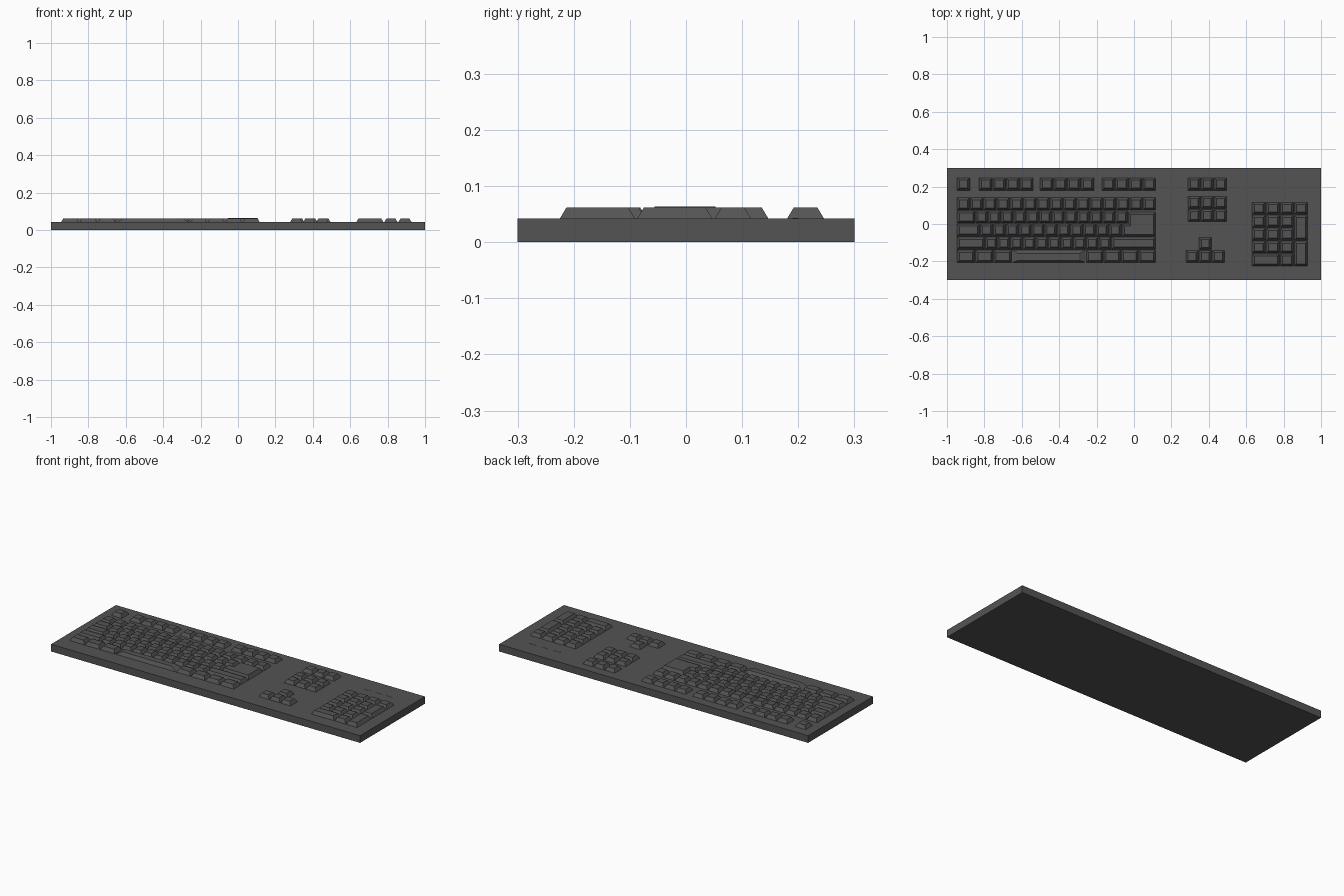
import bpy, bmesh

if "Cube" in bpy.data.objects:
    bpy.data.objects.remove(bpy.data.objects["Cube"], do_unlink=True)

DECK = 0.042      # height of the case
KEY_TOP = 0.062   # height of the key tops
INSET = 0.012     # slope of the key sides
GAP = 0.002       # half the gap between keys

grey = bpy.data.materials.new("dark_grey")
grey.use_nodes = True
colour = (0.088, 0.088, 0.088, 1)
grey.diffuse_color = colour
grey.node_tree.nodes["Principled BSDF"].inputs["Base Color"].default_value = colour


def finish(name, bm):
    bmesh.ops.recalc_face_normals(bm, faces=bm.faces)
    mesh = bpy.data.meshes.new(name)
    bm.to_mesh(mesh)
    bm.free()
    mesh.materials.append(grey)
    obj = bpy.data.objects.new(name, mesh)
    bpy.context.scene.collection.objects.link(obj)
    return obj


def loft(bm, lower, upper, z0, z1):
    """Solid between two outlines with the same number of points."""
    a = [bm.verts.new((x, y, z0)) for x, y in lower]
    b = [bm.verts.new((x, y, z1)) for x, y in upper]
    bm.faces.new(a[::-1])
    bm.faces.new(b)
    for i in range(len(a)):
        j = (i + 1) % len(a)
        bm.faces.new((a[i], a[j], b[j], b[i]))


def rect(x0, x1, y0, y1):
    return [(x0, y0), (x1, y0), (x1, y1), (x0, y1)]


def key(bm, x0, x1, y0, y1, side=INSET, back=INSET):
    x0, x1, y0, y1 = x0 + GAP, x1 - GAP, y0 + GAP, y1 - GAP
    loft(bm, rect(x0, x1, y0, y1),
         rect(x0 + side, x1 - side, y0 + INSET, y1 - back), DECK, KEY_TOP)


def run(bm, x0, x1, count, y0, y1):
    """A run of equal keys between x0 and x1."""
    step = (x1 - x0) / count
    for i in range(count):
        key(bm, x0 + i * step, x0 + (i + 1) * step, y0, y1)


def keys(name, runs, y0, y1):
    bm = bmesh.new()
    for x0, x1, count in runs:
        run(bm, x0, x1, count, y0, y1)
    finish(name, bm)


# Case
bm = bmesh.new()
loft(bm, rect(-1, 1, -0.3, 0.3), rect(-1, 1, -0.3, 0.3), 0, DECK)
finish("case", bm)

# Function row
keys("function_row", [(-0.948, -0.876, 1), (-0.83, -0.538, 4),
                      (-0.504, -0.212, 4), (-0.174, 0.118, 4)], 0.178, 0.248)

# Main block, from the number row down
L, R, PITCH, TOP = -0.948, 0.118, 0.0702, 0.143
main_rows = {
    "number_row": [(L, R, 15)],
    "upper_letter_row": [(L, -0.848, 1), (-0.848, -0.032, 12)],
    "home_letter_row": [(L, -0.823, 1), (-0.823, -0.066, 11)],
    "lower_letter_row": [(L, -0.797, 1), (-0.797, -0.122, 10), (-0.122, R, 1)],
    "modifier_row": [(L, -0.652, 3), (-0.257, R, 4)],
}
for i, (name, runs) in enumerate(main_rows.items()):
    keys(name, runs, TOP - (i + 1) * PITCH, TOP - i * PITCH)

# Space bar with longer slopes at the ends and back
bm = bmesh.new()
key(bm, -0.652, -0.257, TOP - 5 * PITCH, TOP - 4 * PITCH, side=0.035, back=0.019)
finish("space_bar", bm)


# L-shaped enter key
def l_shape(d):
    x0, x1, x2 = -0.064 + d, -0.03 + d, R - GAP - d
    y0, y1, y2 = -0.0675 + d, 0.001 - d, 0.064 - d
    return [(x0, y0), (x2, y0), (x2, y2), (x1, y2), (x1, y1), (x0, y1)]


bm = bmesh.new()
loft(bm, l_shape(0), l_shape(INSET), DECK, KEY_TOP + 0.002)
finish("enter_key", bm)

# Navigation and arrow keys
keys("system_keys", [(0.287, 0.497, 3)], 0.178, 0.248)
keys("navigation_upper_keys", [(0.287, 0.497, 3)], 0.08, 0.149)
keys("navigation_lower_keys", [(0.287, 0.497, 3)], 0.011, 0.08)
keys("arrow_up_key", [(0.346, 0.416, 1)], -0.139, -0.07)
keys("arrow_lower_keys", [(0.276, 0.486, 3)], -0.208, -0.139)

# Number pad
N0, STEP, N_TOP, N_PITCH = 0.63, 0.075, 0.118, 0.069
bm = bmesh.new()
for row in range(5):
    y1 = N_TOP - row * N_PITCH
    y0 = y1 - N_PITCH
    if row == 4:
        key(bm, N0, N0 + 2 * STEP, y0, y1)
        key(bm, N0 + 2 * STEP, N0 + 3 * STEP, y0, y1)
    else:
        run(bm, N0, N0 + 3 * STEP, 3, y0, y1)
for first, last in ((0, 1), (1, 3), (3, 5)):
    key(bm, N0 + 3 * STEP, N0 + 4 * STEP, N_TOP - last * N_PITCH, N_TOP - first * N_PITCH)
finish("number_pad", bm)

# Indicator lights
bm = bmesh.new()
for x in (0.697, 0.773, 0.85):
    bar = rect(x - 0.021, x + 0.021, 0.19, 0.2)
    loft(bm, bar, bar, DECK, DECK + 0.001)
finish("indicator_lights", bm)
